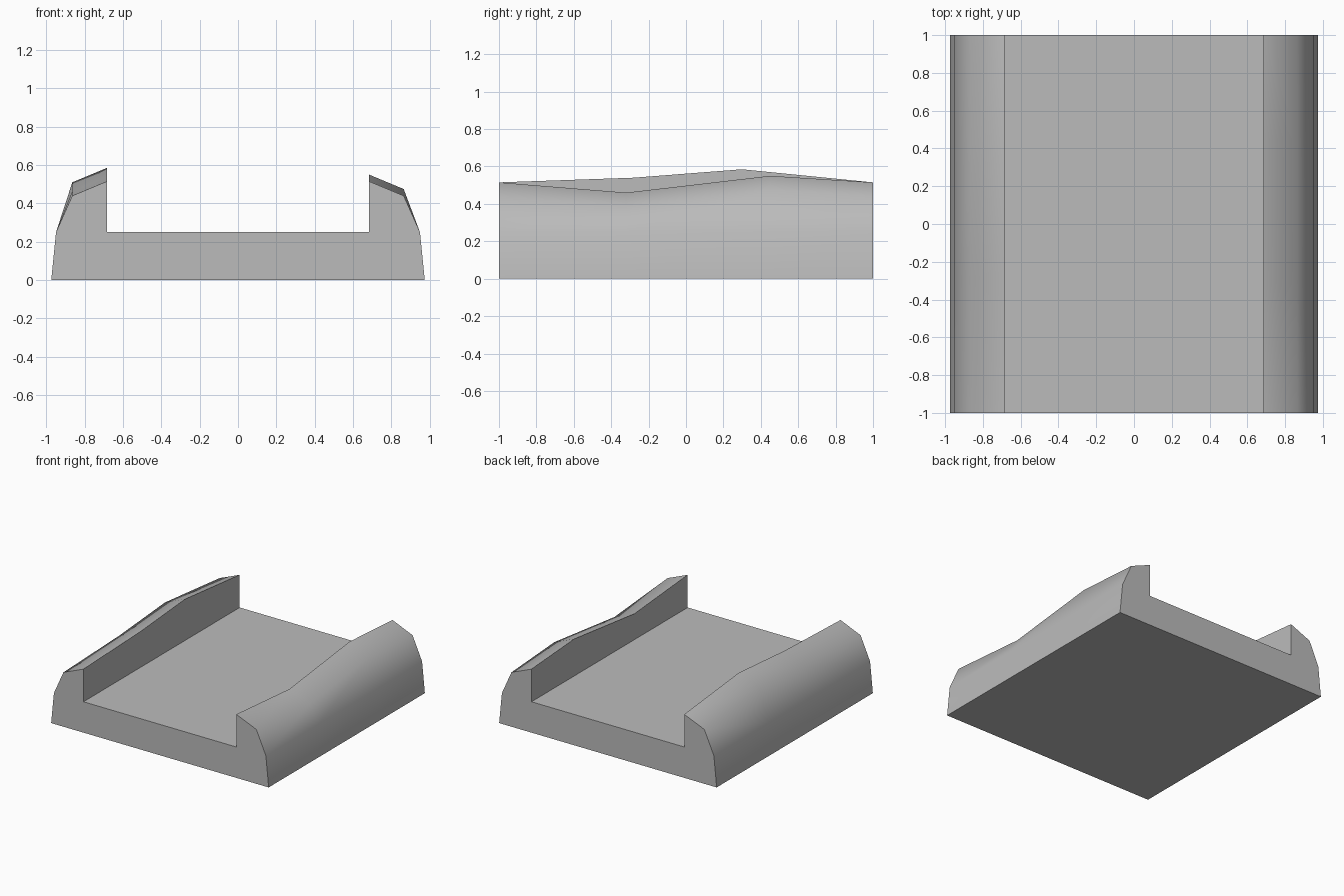
import bpy
import bmesh
import math

cube = bpy.data.objects.get("Cube")
if cube:
    bpy.data.objects.remove(cube, do_unlink=True)

# Single grey material
GREY = (0.5, 0.5, 0.5, 1.0)
mat = bpy.data.materials.new("plain grey")
mat.use_nodes = True
mat.diffuse_color = GREY
mat.node_tree.nodes["Principled BSDF"].inputs["Base Color"].default_value = GREY

# Half cross-section from the base out and up to the ridge, then down to the
# channel floor: (x, z, share of the wall's height offset)
SECTION = [(0.975, 0, 0), (0.95, 0.25, 0), (0.865, 0.44, 1),
           (0.685, 0.515, 1), (0.685, 0.25, 0)]

# Height offset of each uneven wall along the length: (y, dz)
WALLS = {
    1: [(-1, 0), (-0.32, -0.055), (0.45, 0.035), (1, 0)],
    -1: [(-1, 0), (-0.28, 0.025), (0.3, 0.07), (1, 0)],
}

bm = bmesh.new()


def wall(side):
    """Loft one side wall and return its rows of vertices."""
    rows = [[bm.verts.new((side * x, y, z + dz * share)) for x, z, share in SECTION]
            for y, dz in WALLS[side]]
    for a, b in zip(rows, rows[1:]):
        for i in range(len(SECTION) - 1):
            bm.faces.new((a[i], b[i], b[i + 1], a[i + 1]))
    return rows


plus, minus = wall(1), wall(-1)

# End caps, channel floor and underside
for end in (0, -1):
    bm.faces.new(plus[end] + minus[end][::-1])
for col in (0, -1):
    bm.faces.new([r[col] for r in plus] + [r[col] for r in reversed(minus)])
bmesh.ops.recalc_face_normals(bm, faces=bm.faces)

mesh = bpy.data.meshes.new("channel_block")
bm.to_mesh(mesh)
bm.free()
mesh.materials.append(mat)
block = bpy.data.objects.new("channel_block", mesh)
bpy.context.collection.objects.link(block)

# Smooth outer flanks, crisp ridges and ends
bpy.ops.object.select_all(action="DESELECT")
block.select_set(True)
bpy.context.view_layer.objects.active = block
bpy.ops.object.shade_smooth_by_angle(angle=math.radians(55))
